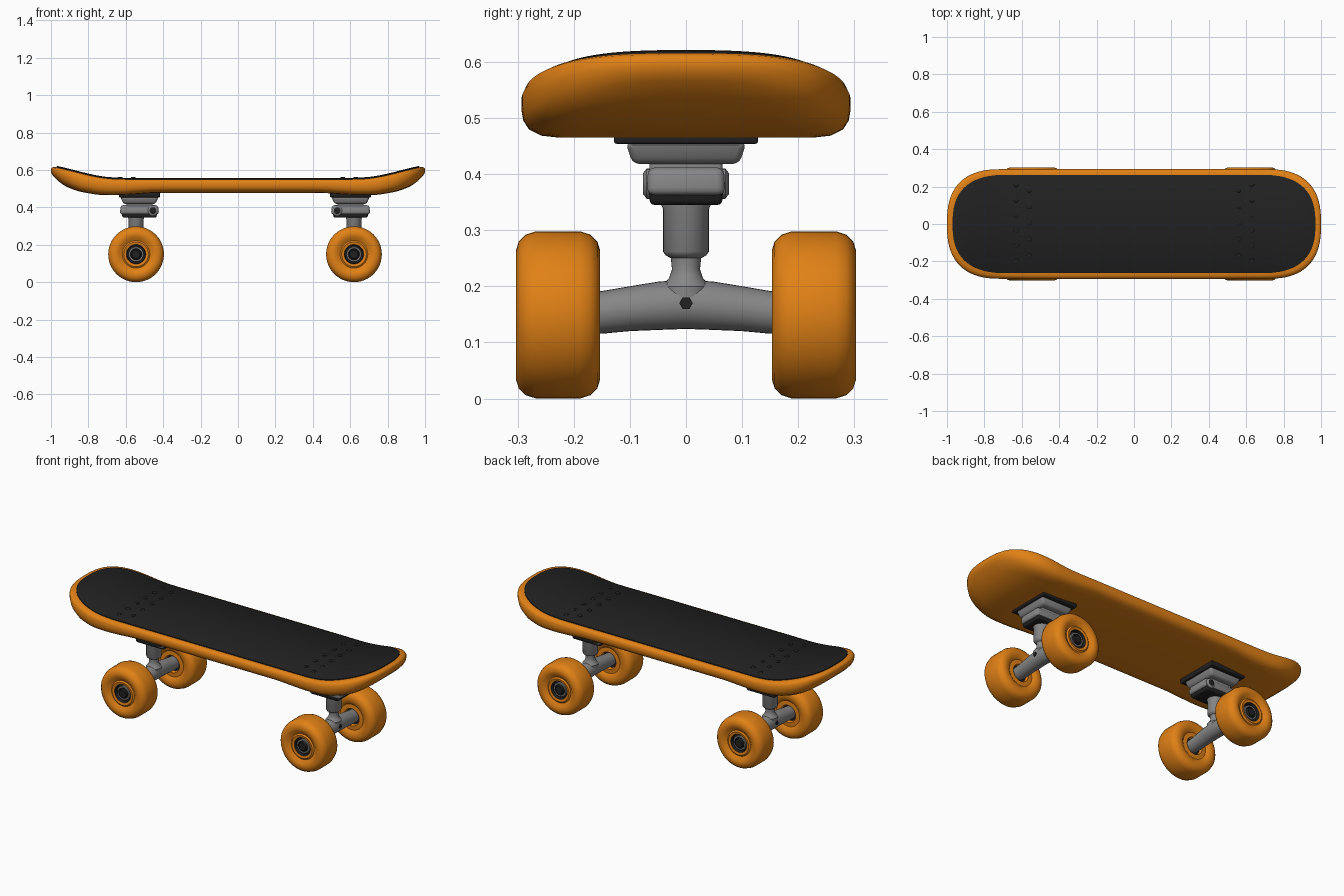
import bpy, bmesh, math
from mathutils import Vector

if "Cube" in bpy.data.objects:
    bpy.data.objects.remove(bpy.data.objects["Cube"])


def material(name, rgb):
    m = bpy.data.materials.new(name)
    m.diffuse_color = (*rgb, 1)
    m.use_nodes = True
    m.node_tree.nodes["Principled BSDF"].inputs["Base Color"].default_value = m.diffuse_color
    return m


ORANGE = material("orange", (0.75, 0.22, 0.008))
BLACK = material("black", (0.015, 0.015, 0.015))
GREY = material("grey metal", (0.24, 0.24, 0.24))


def finish(name, bm, mats, angle=40):
    bmesh.ops.recalc_face_normals(bm, faces=bm.faces)
    me = bpy.data.meshes.new(name)
    bm.to_mesh(me)
    bm.free()
    for m in mats:
        me.materials.append(m)
    ob = bpy.data.objects.new(name, me)
    bpy.context.collection.objects.link(ob)
    bpy.ops.object.select_all(action='DESELECT')
    ob.select_set(True)
    bpy.context.view_layer.objects.active = ob
    bpy.ops.object.shade_smooth_by_angle(angle=math.radians(angle))
    return ob


def lathe(name, profile, mats, place, n=40, angle=40):
    """Revolve (radius, height, material) points; place maps (u, v, h) to the world."""
    bm = bmesh.new()
    rings = []
    for r, h, _ in profile:
        if r == 0:
            rings.append([bm.verts.new(place(0, 0, h))] * n)
        else:
            rings.append([bm.verts.new(place(r * math.cos(i * math.tau / n),
                                             r * math.sin(i * math.tau / n), h)) for i in range(n)])
    for k in range(len(rings) - 1):
        a, b = rings[k], rings[k + 1]
        for i in range(n):
            j = (i + 1) % n
            f = bm.faces.new(dict.fromkeys([a[i], a[j], b[j], b[i]]))
            f.material_index = profile[k + 1][2]
    return finish(name, bm, mats, angle)


def block(name, mat, x, z0, z1, low, high, bevel):
    """Tapered box; low and high are half sizes (x, y) at its bottom and top."""
    bm = bmesh.new()
    bmesh.ops.create_cube(bm, size=2)
    for v in bm.verts:
        hx, hy = low if v.co.z < 0 else high
        v.co = Vector((x + v.co.x * hx, v.co.y * hy, z0 if v.co.z < 0 else z1))
    bmesh.ops.bevel(bm, geom=bm.edges[:], offset=bevel, segments=3, profile=0.5, affect='EDGES')
    return finish(name, bm, [mat])


# --- deck: stacked outline rings following curved top and bottom heights ---
TOP = [(0, .55), (.64, .55), (.72, .556), (.8, .572), (.95, .61), (1, .62)]
BOTTOM = [(0, .478), (.45, .478), (.62, .465), (.74, .465), (.86, .486), (.94, .52), (1, .57)]


def height(table, x):
    x = min(abs(x), 1)
    for (x0, z0), (x1, z1) in zip(table, table[1:]):
        if x <= x1:
            return z0 + (z1 - z0) * (x - x0) / (x1 - x0)
    return table[-1][1]


def smooth_height(table, x):
    return sum(height(table, abs(x) + d) for d in (-.03, -.015, 0, .015, .03)) / 5


def half_outline(inset):
    length, width, cap, p = 1 - inset, .293 - inset, .3, 2 / 2.6
    end = []
    for i in range(25):
        t = i / 24 * math.pi / 2
        end.append((length - cap + cap * max(math.cos(t), 0) ** p, width * math.sin(t) ** p))
    flat = [((length - cap) * (1 - i / 15), width) for i in range(1, 30)]
    return end + flat + [(-x, y) for x, y in reversed(end)]


def slab(name, mat, rings, lift=0.0):
    """rings: (inset, fraction of thickness, extra height), from bottom to top."""
    bm = bmesh.new()
    loops = []
    for inset, frac, extra in rings:
        half = half_outline(inset)
        pts = half + [(x, -y) for x, y in reversed(half[1:-1])]
        loops.append([])
        for x, y in pts:
            b, t = smooth_height(BOTTOM, x), smooth_height(TOP, x)
            loops[-1].append(bm.verts.new((x, y, b + (t - b) * frac + extra)))
    n = len(loops[0])
    for a, b in zip(loops, loops[1:]):
        for i in range(n):
            j = (i + 1) % n
            bm.faces.new((a[i], a[j], b[j], b[i]))
    for ring in (loops[0], loops[-1]):      # close across the width
        for i in range(n // 2):
            bm.faces.new(dict.fromkeys([ring[i], ring[i + 1], ring[-i - 1], ring[-i % n]]))
    return finish(name, bm, [mat], 50)


slab("deck", ORANGE, [(.065, 0, 0), (.035, .04, 0), (.013, .17, 0), (.003, .35, 0), (0, .55, 0),
                      (0, .78, 0), (.006, .92, 0), (.018, 1, 0), (.04, 1, 0)])
slab("grip_sheet", BLACK, [(.03, 1, -.004), (.03, 1, .005), (.034, 1, .008)])

# --- deck bolts: two staggered rows above each truck ---
for s in (-1, 1):
    for row_x, ys in ((.63, (.21, .128, .046, -.036, -.118, -.2)), (.56, (.18, .092, .005, -.083, -.17))):
        for y in ys:
            lathe("deck_bolt", [(.013, .555, 0), (.013, .560, 0), (.009, .563, 0), (0, .563, 0)], [BLACK],
                  lambda u, v, h, x=s * row_x, y=y: (x + u, y + v, h), 10)

# --- wheel profile, from the inner face to the hub on the outer face ---
WHEEL = [(0, .03, 1), (.045, .03, 1), (.05, .012, 0), (.075, .014, 0), (.092, .001, 0), (.115, 0, 0),
         (.131, .005, 0), (.143, .017, 0), (.149, .036, 0), (.149, .114, 0), (.143, .133, 0),
         (.131, .145, 0), (.115, .15, 0), (.095, .149, 0), (.08, .136, 0), (.074, .134, 0),
         (.066, .14, 0), (.052, .137, 0), (.048, .12, 1), (.04, .12, 1), (.039, .131, 2),
         (.031, .131, 2), (.029, .122, 1), (.024, .122, 1), (.022, .138, 1), (0, .138, 1)]

# --- trucks, mirrored end to end ---
for s, cx, end in ((-1, -.545, "left"), (1, .62, "right")):
    bx = cx - s * .018
    block(end + "_riser_plate", BLACK, bx, .454, .48, (.11, .128), (.11, .128), .004)
    block(end + "_base_plate", GREY, bx, .418, .457, (.085, .095), (.103, .108), .012)
    block(end + "_base_neck", GREY, bx, .39, .43, (.07, .065), (.07, .065), .008)
    block(end + "_pivot_block", GREY, bx, .362, .412, (.105, .07), (.1, .068), .014)
    block(end + "_cushion", BLACK, bx, .345, .381, (.09, .064), (.098, .067), .008)
    # cross pin through the pivot block
    lathe(end + "_cross_pin", [(0, -.077, 1), (.018, -.077, 1), (.027, -.07, 0), (.027, .07, 0),
                               (.018, .077, 0), (0, .077, 1)], [GREY, BLACK],
          lambda u, v, h, x=cx - s * .09: (x + u, h, .383 + v), 20)
    # upright post
    lathe(end + "_post", [(0, .36, 0), (.044, .36, 0), (.044, .345, 0), (.041, .338, 0), (.041, .262, 0),
                          (.036, .255, 0), (.027, .25, 0), (.025, .23, 0), (.03, .215, 0),
                          (.043, .2, 0), (.043, .18, 0), (0, .17, 0)], [GREY],
          lambda u, v, h, x=cx: (x + u, v, h), 28)
    # hanger, gently arched across the width
    arm = [(0, -.185, 0), (.036, -.185, 0), (.038, -.15, 0), (.040, -.1, 0), (.043, -.05, 0), (.044, 0, 0)]
    arm += [(r, -h, m) for r, h, m in reversed(arm[:-1])]
    lathe(end + "_hanger", arm, [GREY],
          lambda u, v, h, x=cx: (x + u, h, .168 - .016 * min(1, abs(h) / .16) ** 1.5 + v), 28)
    # nut on the outer side of the hanger
    lathe(end + "_hanger_nut", [(.012, 0, 0), (.012, .047, 0), (0, .047, 0)], [BLACK],
          lambda u, v, h, x=cx, s=s: (x + s * h, u, .17 + v), 6)
    for side, label in ((-1, "front"), (1, "back")):
        lathe(f"{end}_{label}_wheel", WHEEL, [ORANGE, BLACK, GREY],
              lambda u, v, h, x=cx, d=side: (x + u, d * (.153 + h), .149 + v), 48)
